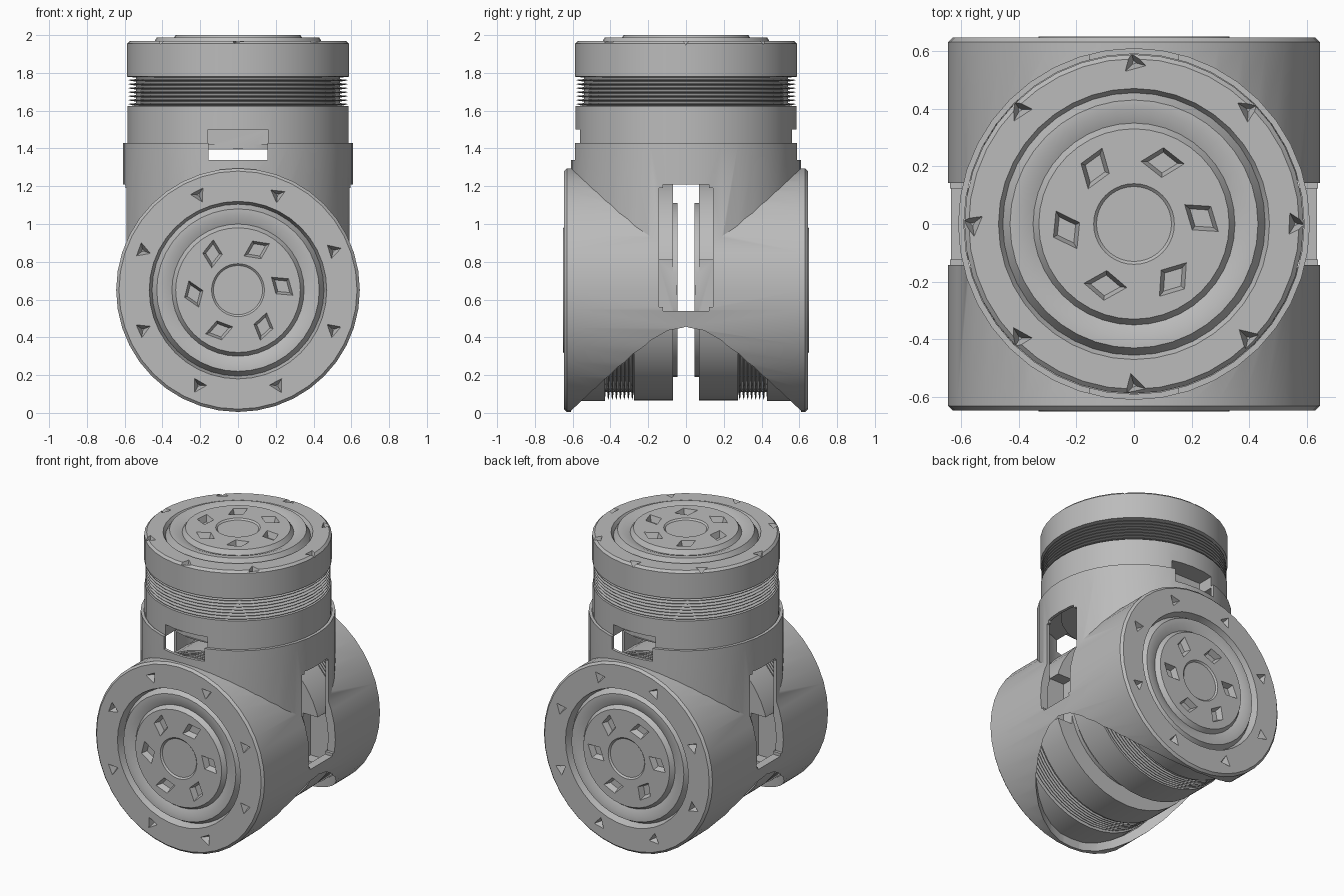
import bpy, bmesh, math, random
from mathutils import Matrix, Vector

random.seed(4)
if "Cube" in bpy.data.objects:
    bpy.data.objects.remove(bpy.data.objects["Cube"])

SEGS = 40
AXIS_Z = 0.65      # height of the cross bore
HALF = 0.65        # half length of the cross bore

metal = bpy.data.materials.new("grey metal")
metal.use_nodes = True
grey = (0.5, 0.5, 0.5, 1)
metal.diffuse_color = grey
metal.node_tree.nodes["Principled BSDF"].inputs["Base Color"].default_value = grey


def make(name, bm):
    mesh = bpy.data.meshes.new(name)
    bmesh.ops.recalc_face_normals(bm, faces=bm.faces)
    bm.to_mesh(mesh)
    bm.free()
    mesh.materials.append(metal)
    obj = bpy.data.objects.new(name, mesh)
    bpy.context.collection.objects.link(obj)
    return obj


def add_cone(bm, r1, r2, depth, matrix, segs=SEGS):
    bmesh.ops.create_cone(bm, cap_ends=True, segments=segs, radius1=r1,
                          radius2=r2, depth=depth, matrix=matrix)


def add_box(bm, center, size, turn=0):
    mat = (Matrix.Rotation(turn, 4, 'Z') @ Matrix.Translation(center)
           @ Matrix.Diagonal((*size, 1)))
    bmesh.ops.create_cube(bm, size=1, matrix=mat)


def cylinder(name, radius, lo, hi, along_y=False):
    bm = bmesh.new()
    mat = Matrix.Translation((0, 0, (lo + hi) / 2))
    if along_y:
        mat = Matrix.Translation((0, 0, AXIS_Z)) @ Matrix.Rotation(math.pi / 2, 4, 'X') @ mat
    add_cone(bm, radius, radius, hi - lo, mat)
    return make(name, bm)


def combine(obj, other, operation):
    """Apply a boolean and discard the helper."""
    mod = obj.modifiers.new("cut", 'BOOLEAN')
    mod.operation, mod.object, mod.solver = operation, other, 'EXACT'
    bpy.context.view_layer.update()
    graph = bpy.context.evaluated_depsgraph_get()
    mesh = bpy.data.meshes.new_from_object(obj.evaluated_get(graph))
    obj.modifiers.clear()
    obj.data = mesh
    bpy.data.objects.remove(other)


def smooth(obj):
    bpy.ops.object.select_all(action='DESELECT')
    obj.select_set(True)
    bpy.context.view_layer.objects.active = obj
    bpy.ops.object.shade_smooth_by_angle(angle=math.radians(28))


def lathe(name, profile):
    bm = bmesh.new()
    verts = [bm.verts.new((r, 0, z)) for r, z in profile]
    edges = [bm.edges.new(pair) for pair in zip(verts, verts[1:])]
    bmesh.ops.spin(bm, geom=verts + edges, cent=(0, 0, 0), axis=(0, 0, 1),
                   angle=math.tau, steps=SEGS)
    bmesh.ops.remove_doubles(bm, verts=bm.verts, dist=0.0005)
    return make(name, bm)


def plug(name, rim, face, hole_radius, hole_phase, notch_turn, matrix):
    """Threaded plug: outer face at local z = 0, body running down -z."""
    # dished centre, ring grooves and rim
    profile = [(0, -.01), (.13, -.01), (.14, 0), (.33, 0), (.35, -.03), (.395, -.012),
               (.43, -.012), (.455, -.055), (.47, face), (rim - .015, face),
               (rim, face - .015), (rim, -.04 if face > -.02 else -.07)]
    profile += [(.587, profile[-1][1]), (.587, -.22)] if rim > .6 else [(rim, -.22)]
    # thread ridges
    ridges = 7
    for i in range(ridges):
        z = -.225 - i * .148 / ridges
        profile += [(.54, z), (.54, z - .008), (.58, z - .012), (.58, z - .015)]
    # lower body and end boss
    profile += [(.54, -.373), (.585, -.375), (.585, -.58), (.46, -.58),
                (.46, -.605), (0, -.605)]
    obj = lathe(name, profile)

    # bolt pits, face pits and key notches
    bm = bmesh.new()
    for i in range(8):
        a = hole_phase + i * math.tau / 8
        mat = (Matrix.Rotation(a, 4, 'Z') @ Matrix.Translation((hole_radius, 0, face - .02))
               @ Matrix.Rotation(random.uniform(0, 2), 4, 'Z'))
        add_cone(bm, .008, .05, .06, mat, 3)
    for i in range(6):
        a = math.radians(5 + i * 60)
        mat = (Matrix.Rotation(a, 4, 'Z') @ Matrix.Translation((.235, 0, -.01))
               @ Matrix.Rotation(random.uniform(.2, 1), 4, 'Z')
               @ Matrix.Diagonal((.8, 1.15, 1, 1)))
        add_cone(bm, .045, .075, .06, mat, 4)
    for side in (-1, 1):
        add_box(bm, (side * .55, 0, -.55), (.2, .32, .1), notch_turn)
    combine(obj, make("plug_cutter", bm), 'DIFFERENCE')
    obj.data.transform(matrix)
    smooth(obj)


# tee housing: cross tube plus upright collar
END = HALF - .035
housing = cylinder("tee_housing", .645, -END, END, along_y=True)
combine(housing, cylinder("collar", .61, AXIS_Z, 1.43), 'UNION')
combine(housing, cylinder("cross_bore", .59, -1, 1, along_y=True), 'DIFFERENCE')
combine(housing, cylinder("upright_bore", .59, AXIS_Z, 1.6), 'DIFFERENCE')
combine(housing, cylinder("bottom_opening", .615, -.2, .52), 'DIFFERENCE')

# side windows
bm = bmesh.new()
add_box(bm, (0, 0, .875), (1.6, .285, .67))
corners = [e for e in bm.edges
           if abs((e.verts[0].co - e.verts[1].co).normalized().x) > .9]
bmesh.ops.bevel(bm, geom=corners, offset=.02, segments=2, affect='EDGES')
combine(housing, make("window_cutter", bm), 'DIFFERENCE')

# collar notches front and back
bm = bmesh.new()
add_box(bm, (0, 0, 1.4), (.31, 1.6, .12))
combine(housing, make("notch_cutter", bm), 'DIFFERENCE')
smooth(housing)

# three plugs
plug("top_plug", .588, -.03, .56, 0, math.pi / 2, Matrix.Translation((0, 0, 2)))
for name, turn in (("front_plug", 0), ("back_plug", math.pi)):
    place = (Matrix.Translation((0, 0, AXIS_Z)) @ Matrix.Rotation(turn, 4, 'Z')
             @ Matrix.Rotation(math.pi / 2, 4, 'X') @ Matrix.Translation((0, 0, HALF)))
    plug(name, .645, -.004, .546, math.pi / 8, 0, place)
